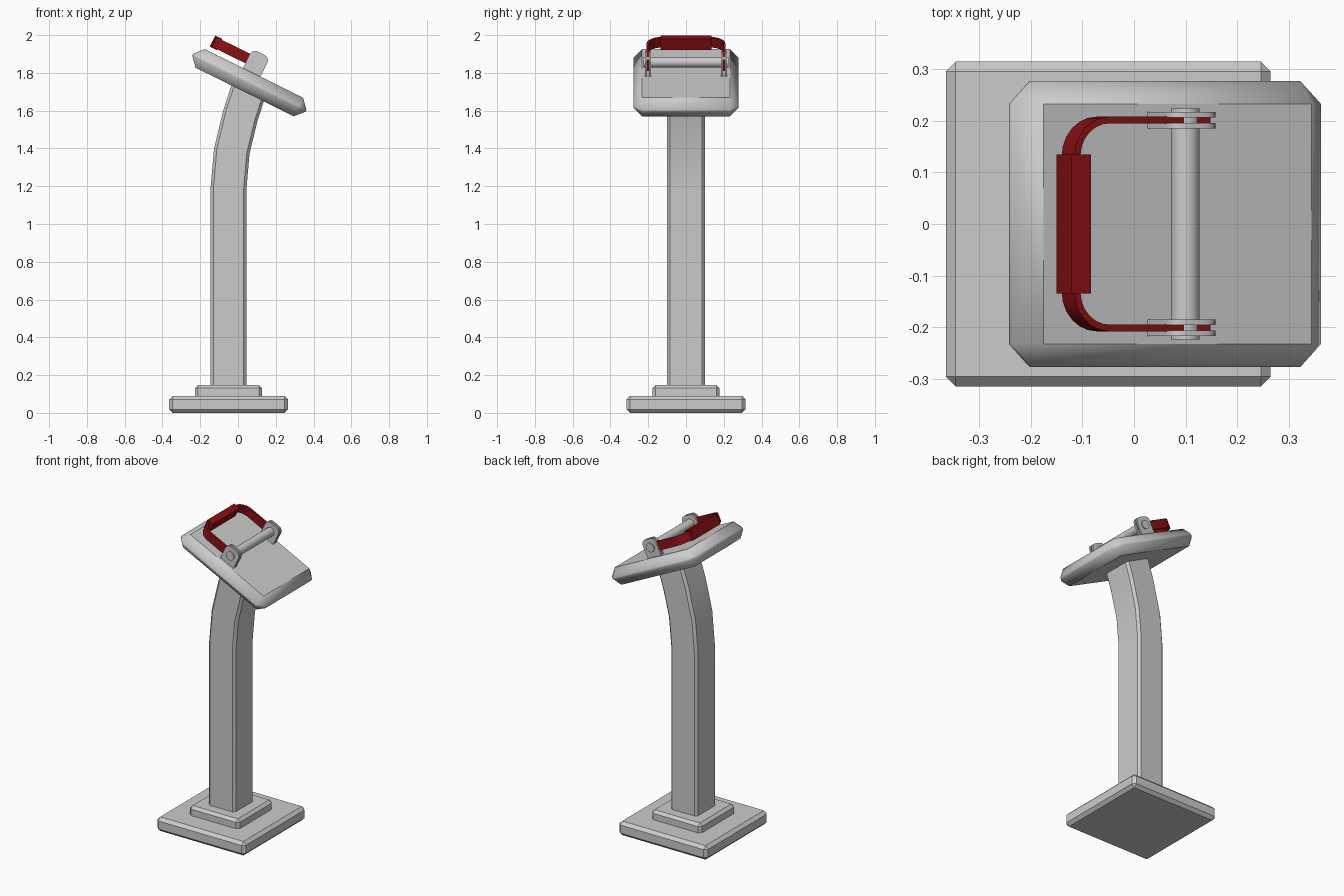
import bpy, bmesh
from math import cos, sin, pi, radians
from mathutils import Matrix, Vector

if "Cube" in bpy.data.objects:
    bpy.data.objects.remove(bpy.data.objects["Cube"], do_unlink=True)


def material(name, rgb):
    m = bpy.data.materials.new(name)
    m.use_nodes = True
    m.diffuse_color = (*rgb, 1)
    m.node_tree.nodes["Principled BSDF"].inputs["Base Color"].default_value = (*rgb, 1)
    return m


grey = material("light grey metal", (0.6, 0.6, 0.6))
red = material("dark red paint", (0.25, 0.005, 0.006))

# Frame of the tilted head: x runs down the slope, z is its normal
HEAD = Matrix.Translation((0.06, 0, 1.748)) @ Matrix.Rotation(radians(26.3), 4, 'Y')


def finish(name, bm, mat, matrix=Matrix(), angle=30):
    bmesh.ops.recalc_face_normals(bm, faces=bm.faces)
    bm.transform(matrix)
    mesh = bpy.data.meshes.new(name)
    bm.to_mesh(mesh)
    bm.free()
    mesh.materials.append(mat)
    ob = bpy.data.objects.new(name, mesh)
    bpy.context.collection.objects.link(ob)
    bpy.ops.object.select_all(action='DESELECT')
    ob.select_set(True)
    bpy.context.view_layer.objects.active = ob
    bpy.ops.object.shade_smooth_by_angle(angle=radians(angle))
    return ob


def box(name, size, centre, mat, bevel=0, matrix=Matrix(), stretch=1, angle=30):
    bm = bmesh.new()
    bmesh.ops.create_cube(bm, size=1, matrix=Matrix.Diagonal((*size, 1)))
    if bevel:
        bmesh.ops.bevel(bm, geom=bm.edges[:], offset=bevel, segments=1,
                        affect='EDGES', profile=0.5)
    bm.transform(Matrix.Diagonal((1, 1, stretch, 1)))
    return finish(name, bm, mat, matrix @ Matrix.Translation(centre), angle)


def loft(name, rings, mat, matrix=Matrix()):
    """Skin a row of closed rings and cap both ends."""
    bm = bmesh.new()
    rows = [[bm.verts.new(p) for p in ring] for ring in rings]
    n = len(rows[0])
    for a, b in zip(rows, rows[1:]):
        for i in range(n):
            j = (i + 1) % n
            bm.faces.new((a[i], a[j], b[j], b[i]))
    bm.faces.new(rows[0])
    bm.faces.new(rows[-1])
    return finish(name, bm, mat, matrix)


# Stepped base
box("base_slab", (0.63, 0.63, 0.09), (-0.05, 0, 0.045), grey, 0.019)
box("base_step", (0.355, 0.355, 0.075), (-0.05, 0, 0.11), grey, 0.017)

# Bent post with chamfered corners: x, z and tilt of each cross-section
hx, hy, c = 0.095, 0.1, 0.015
section = [(hx, hy - c), (hx - c, hy), (c - hx, hy), (-hx, hy - c),
           (-hx, c - hy), (c - hx, -hy), (hx - c, -hy), (hx, c - hy)]
bend = [(-0.05, 0.12, 0), (-0.05, 1.19, 1), (-0.033, 1.385, 8),
        (0.012, 1.572, 18), (0.062, 1.725, 26)]
post = []
for x, z, tilt in bend:
    m = Matrix.Translation((x, 0, z)) @ Matrix.Rotation(radians(tilt), 4, 'Y')
    post.append([m @ Vector((px, py, 0)) for px, py in section])
loft("post", post, grey)

# Tilted head plate with wide chamfers
box("head_plate", (0.67, 0.556, 0.1), (0, 0, 0), grey, 0.045, HEAD, 1.1, 46)

# Hinge lugs: a tab with rounded top corners, two per side
PIN_X, PIN_Z = -0.013, 0.115
w, top, r = 0.052, 0.167, 0.032
tab = [(PIN_X - w, 0.04), (PIN_X + w, 0.04)]
for side, start in ((1, 0), (-1, pi / 2)):
    for k in range(6):
        a = start + k * pi / 10
        tab.append((PIN_X + side * (w - r) + r * cos(a), top - r + r * sin(a)))
for side, label in ((1, "left"), (-1, "right")):
    for y, place in ((0.212, "outer"), (0.191, "inner")):
        loft(f"{label}_{place}_lug",
             [[(x, side * (y + d), z) for x, z in tab] for d in (-0.0055, 0.0055)],
             grey, HEAD)

# Hinge pin
bm = bmesh.new()
bmesh.ops.create_cone(bm, cap_ends=True, segments=32, radius1=0.028, radius2=0.028,
                      depth=0.448, matrix=Matrix.Rotation(pi / 2, 4, 'X'))
finish("hinge_pin", bm, grey, HEAD @ Matrix.Translation((PIN_X, 0, PIN_Z)))

# Handle strap: flat band along a U-shaped path of points and outward normals
R, CX, CY = 0.07, -0.188, 0.132
half = [(0.03, CY + R, 0, 1)]
for k in range(7):
    a = pi / 2 + k * pi / 12
    half.append((CX + R * cos(a), CY + R * sin(a), cos(a), sin(a)))
path = half + [(x, -y, nx, -ny) for x, y, nx, ny in reversed(half)]
t, h, zc = 0.0065, 0.028, 0.111
loft("handle_strap",
     [[(x + nx * d, y + ny * d, zc + e) for d, e in ((t, -h), (t, h), (-t, h), (-t, -h))]
      for x, y, nx, ny in path], red, HEAD)

# Handle grip
box("handle_grip", (0.042, 0.27, 0.066), (-0.252, 0, zc), red, 0, HEAD)
